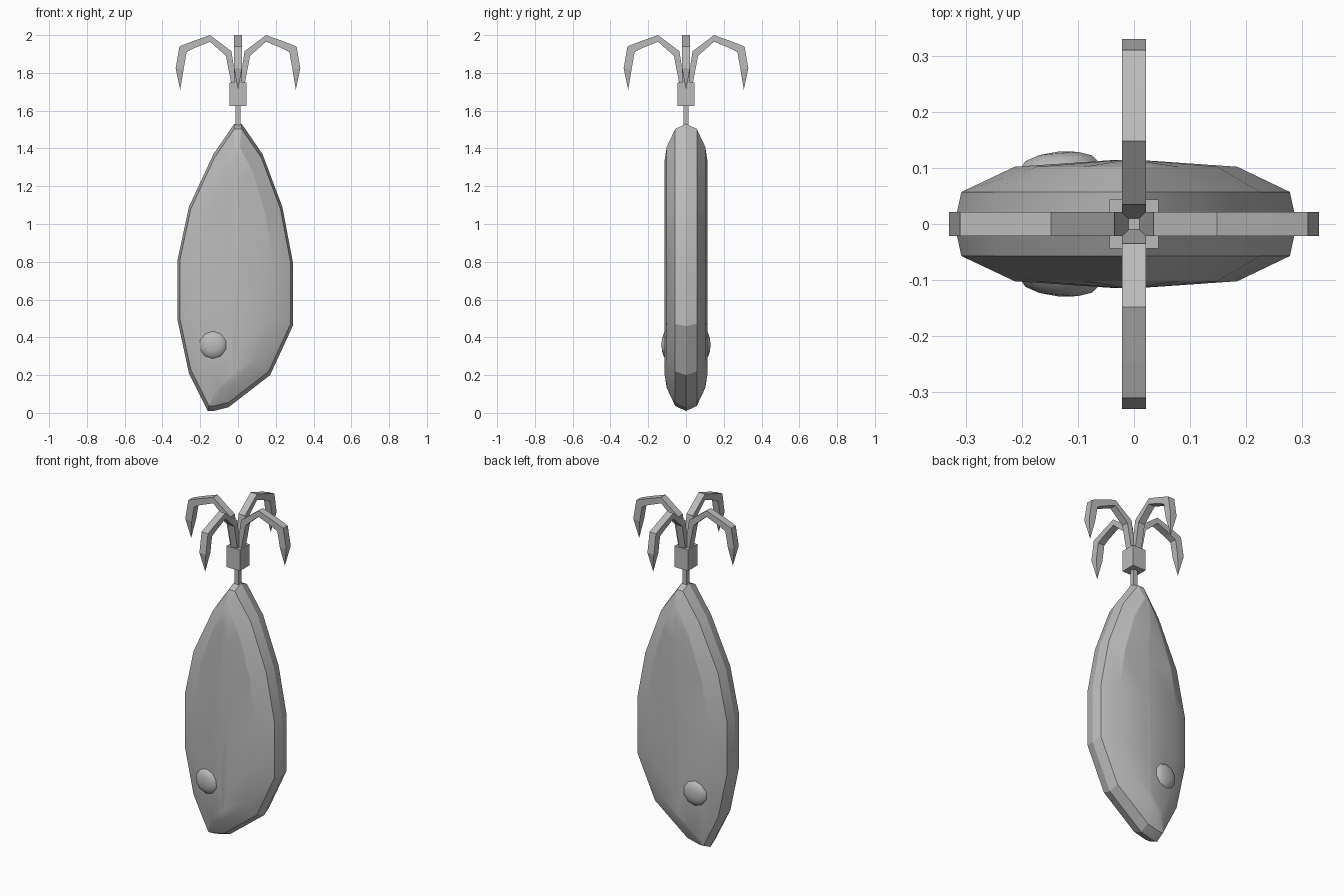
import bpy, bmesh, math
from mathutils import Vector, Matrix

cube = bpy.data.objects.get("Cube")
if cube:
    bpy.data.objects.remove(cube, do_unlink=True)

grey = bpy.data.materials.new("plain grey")
grey.use_nodes = True
grey.diffuse_color = (0.5, 0.5, 0.5, 1)
grey.node_tree.nodes["Principled BSDF"].inputs["Base Color"].default_value = (0.5, 0.5, 0.5, 1)


def finish(bm, name, smooth=None):
    """Turn a bmesh into a named grey object."""
    bmesh.ops.recalc_face_normals(bm, faces=bm.faces)
    mesh = bpy.data.meshes.new(name)
    bm.to_mesh(mesh)
    bm.free()
    mesh.materials.append(grey)
    obj = bpy.data.objects.new(name, mesh)
    bpy.context.collection.objects.link(obj)
    if smooth:
        bpy.ops.object.select_all(action='DESELECT')
        obj.select_set(True)
        bpy.context.view_layer.objects.active = obj
        bpy.ops.object.shade_smooth_by_angle(angle=math.radians(smooth))
    return obj


def bridge(bm, a, b):
    for i in range(len(a)):
        j = (i + 1) % len(a)
        bm.faces.new((a[i], a[j], b[j], b[i]))


# Body: fish-shaped outline, stepped inwards towards each flank
outline = [(-0.16, 0.01), (-0.26, 0.21), (-0.32, 0.49), (-0.32, 0.81), (-0.26, 1.09),
           (-0.13, 1.37), (-0.02, 1.53), (0.02, 1.53), (0.13, 1.37), (0.235, 1.09),
           (0.29, 0.80), (0.29, 0.46), (0.17, 0.20), (-0.05, 0.03), (-0.13, 0.01)]
steps = [(0.96, 0.965, 0.057), (0.65, 0.84, 0.102), (0.08, 0.74, 0.114)]
mid = 0.77
bm = bmesh.new()
rim = [bm.verts.new((x, 0, z)) for x, z in outline]
for side in (-1, 1):
    last = rim
    for sx, sz, depth in steps:
        ring = [bm.verts.new((x * sx - 0.013 * (1 - sx), side * depth, mid + (z - mid) * sz))
                for x, z in outline]
        bridge(bm, last, ring)
        last = ring
    bm.faces.new(last)
finish(bm, "body", 22)

# Eyes: flattened balls on both flanks
for side, name in ((-1, "front_eye"), (1, "back_eye")):
    bm = bmesh.new()
    bmesh.ops.create_uvsphere(bm, u_segments=10, v_segments=6, radius=1)
    bm.transform(Matrix.Translation((-0.133, side * 0.105, 0.36))
                 @ Matrix.Rotation(side * math.radians(5), 4, 'Z')
                 @ Matrix.Diagonal((0.073, 0.024, 0.073, 1))
                 @ Matrix.Rotation(math.radians(90), 4, 'X'))
    finish(bm, name, 60)

# Stem and square hook mount
for name, half, low, high in (("stem", 0.014, 1.5, 1.64), ("hook_mount", 0.044, 1.625, 1.75)):
    bm = bmesh.new()
    bmesh.ops.create_cube(bm, size=1)
    bm.transform(Matrix.Translation((0, 0, (low + high) / 2))
                 @ Matrix.Diagonal((2 * half, 2 * half, high - low, 1)))
    finish(bm, name)

# Hooks: square bent bars ending in a point, one in each direction
outer = [(0.008, 1.74), (0.035, 1.915), (0.148, 2.0), (0.247, 1.965), (0.31, 1.94), (0.33, 1.825)]
inner = [(0.035, 1.74), (0.064, 1.89), (0.148, 1.965), (0.235, 1.93), (0.272, 1.91), (0.288, 1.82)]
for k, name in enumerate(("left_hook", "back_hook", "right_hook", "front_hook")):
    bm = bmesh.new()
    rings = []
    for (ox, oz), (ix, iz) in zip(outer, inner):
        rings.append([bm.verts.new(p) for p in ((ox, -0.021, oz), (ox, 0.021, oz),
                                                (ix, 0.021, iz), (ix, -0.021, iz))])
    for a, b in zip(rings, rings[1:]):
        bridge(bm, a, b)
    bm.faces.new(rings[0])
    tip = bm.verts.new((0.306, 0, 1.71))
    for i in range(4):
        bm.faces.new((rings[-1][i], rings[-1][(i + 1) % 4], tip))
    bm.transform(Matrix.Rotation(k * math.pi / 2, 4, 'Z'))
    finish(bm, name)
